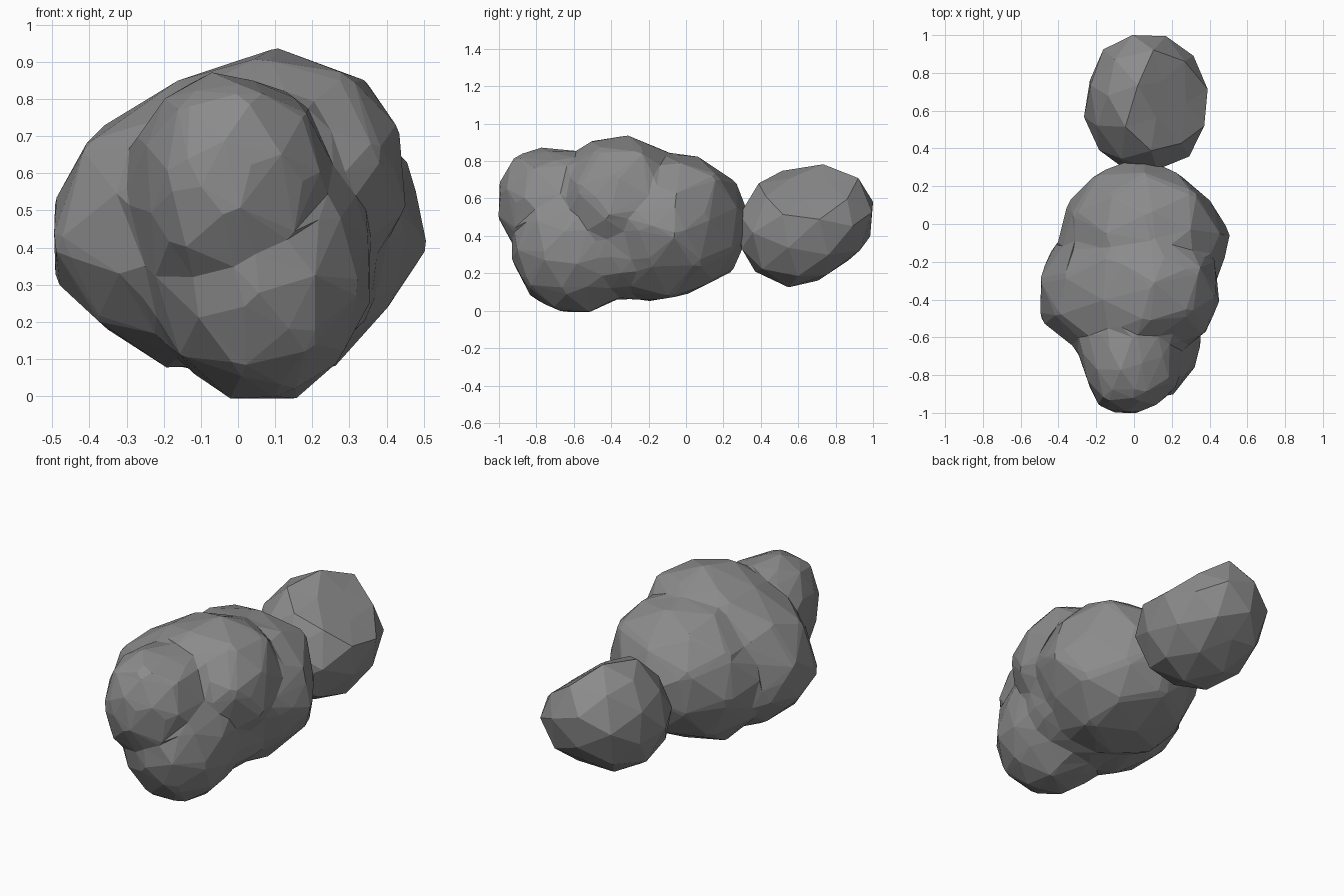
import bpy, bmesh, random
from mathutils import Vector, Euler

cube = bpy.data.objects.get("Cube")
if cube:
    bpy.data.objects.remove(cube, do_unlink=True)

# One plain grey stone colour
GREY = (0.26, 0.26, 0.26, 1.0)
stone = bpy.data.materials.new("stone_grey")
stone.use_nodes = True
stone.diffuse_color = GREY
bsdf = next(n for n in stone.node_tree.nodes if n.type == "BSDF_PRINCIPLED")
bsdf.inputs["Base Color"].default_value = GREY
bsdf.inputs["Roughness"].default_value = 0.9


def add_lump(bm, low, high, seed, lean_x=0.0, lean_y=0.0, grow=0.0, cuts=()):
    """Add an uneven ball fitted between two corners, then chisel it flat.

    Each cut is a point on the cutting plane and the outward direction."""
    rng = random.Random(seed)
    turn = Euler([rng.uniform(0, 6.28) for _ in range(3)]).to_matrix()
    verts = bmesh.ops.create_icosphere(bm, subdivisions=2, radius=1.0)["verts"]
    for v in verts:
        p = turn @ v.co * rng.uniform(0.97, 1.03)
        p.z += lean_x * p.x + lean_y * p.y
        v.co = p
    for i in range(3):
        values = [v.co[i] for v in verts]
        start, size = min(values), max(values) - min(values)
        span = high[i] - low[i] + 2 * grow
        for v in verts:
            v.co[i] = low[i] - grow + (v.co[i] - start) / size * span
    for point, direction in cuts:
        normal = Vector(direction).normalized()
        for v in verts:
            excess = (v.co - Vector(point)).dot(normal) - grow
            if excess > 0:
                v.co -= normal * excess


def make_object(name, bm):
    mesh = bpy.data.meshes.new(name)
    bm.to_mesh(mesh)
    bm.free()
    mesh.materials.append(stone)
    obj = bpy.data.objects.new(name, mesh)
    bpy.context.collection.objects.link(obj)
    return obj


# Small lobe at the back, chiselled under its rear and on its upper left
bm = bmesh.new()
add_lump(bm, (-0.265, 0.285, 0.125), (0.39, 1.0, 0.785), 3, lean_y=0.1, cuts=[
    ((0.06, 0.78, 0.21), (0, 0.55, -0.83)),
    ((0.29, 0.61, 0.58), (0.6, 0, 0.8)),
])
make_object("rear_lobe", bm)

body = bmesh.new()
GROW = 0.016  # allowance for the softening below

# Rear lobe of the body
add_lump(body, (-0.39, -0.48, 0.06), (0.5, 0.345, 0.84), 7, lean_y=0.08, grow=GROW, cuts=[
    ((0.4, 0, 0.26), (0.82, 0, -0.57)),
    ((0, 0.09, 0.145), (0, 0.45, -0.89)),
    ((0, 0.15, 0.75), (0, 0.56, 0.83)),
    ((0.36, 0.14, 0), (0.65, 0.76, 0)),
])
# Tall front lobe of the body
add_lump(body, (-0.505, -0.73, 0.08), (0.44, 0.03, 0.925), 11, lean_x=0.25, grow=GROW, cuts=[
    ((-0.37, 0, 0.215), (-0.68, 0, -0.73)),
    ((-0.25, 0, 0.78), (-0.52, 0, 0.86)),
])
# Upper lump at the front
add_lump(body, (-0.315, -1.0, 0.28), (0.255, -0.43, 0.875), 5, grow=GROW, cuts=[
    ((-0.26, 0, 0.7), (-0.85, 0, 0.53)),
    ((-0.13, 0, 0.825), (-0.5, 0, 0.86)),
    ((0.06, 0, 0.825), (0.34, 0, 0.94)),
    ((0.22, 0, 0.68), (0.96, 0, 0.29)),
    ((-0.25, -0.78, 0), (-0.94, -0.34, 0)),
])
# Lower lump at the front
add_lump(body, (-0.24, -0.92, 0.0), (0.345, -0.25, 0.68), 9, grow=GROW, cuts=[
    ((0.24, 0, 0.08), (0.72, 0, -0.69)),
    ((-0.14, 0, 0.045), (-0.67, 0, -0.74)),
])
# Belly filling the valley between the lumps
add_lump(body, (-0.3, -0.7, 0.05), (0.38, 0.0, 0.6), 4)

# Merge the lumps, soften the valleys between them, and cut down to flat facets
body = make_object("main_body", body)
merge = body.modifiers.new("merge", "REMESH")
merge.mode = "VOXEL"
merge.voxel_size = 0.03
soften = body.modifiers.new("soften", "SMOOTH")
soften.factor = 0.5
soften.iterations = 7
facet = body.modifiers.new("facet", "DECIMATE")
facet.ratio = 0.04
